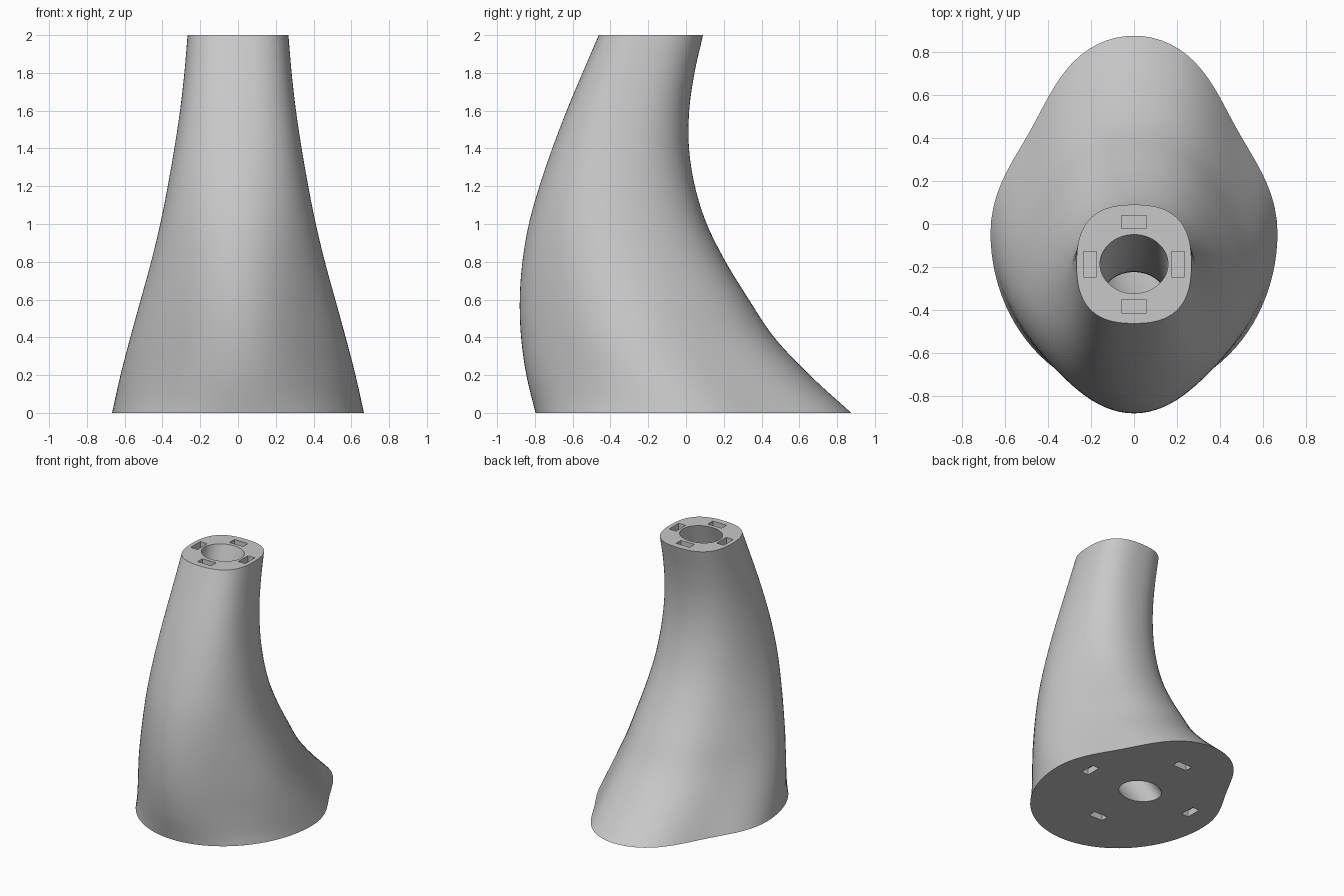
import bpy, bmesh, math

cube = bpy.data.objects.get("Cube")
if cube:
    bpy.data.objects.remove(cube)

HEIGHT, RINGS, SEGMENTS = 2.0, 60, 96

# Evenly spaced outline from bottom to top: half width, front y, back y
OUTLINE = [
    (.667, -.797, .875), (.622, -.845, .655), (.57, -.873, .467), (.515, -.88, .333),
    (.46, -.866, .21), (.412, -.832, .11), (.372, -.776, .047), (.337, -.708, .016),
    (.307, -.632, .017), (.284, -.548, .045), (.267, -.462, .09),
]


def outline_at(s):
    """Smooth spline through the outline rows, s from 0 to 1."""
    last = len(OUTLINE) - 1
    i = min(int(s * last), last - 1)
    t = s * last - i

    def row(k):
        if k < 0:
            return [2 * a - b for a, b in zip(OUTLINE[0], OUTLINE[1])]
        if k > last:
            return [2 * a - b for a, b in zip(OUTLINE[last], OUTLINE[last - 1])]
        return OUTLINE[k]

    return [b + t / 2 * (c - a + t * (2 * a - 5 * b + 4 * c - d + t * (3 * (b - c) + d - a)))
            for a, b, c, d in zip(row(i - 1), row(i), row(i + 1), row(i + 2))]


def outer_point(s, angle):
    """Egg-shaped section at the base turning into a rounded square on top."""
    width, front, back = outline_at(s)
    centre = (front + back) / 2 - .08 * (1 - s)
    co, si = math.cos(angle), math.sin(angle)
    a = math.atan2(abs(si), abs(co))
    wave = math.sin(2 * a)
    r = 1 + .08 * s * wave ** 2
    if si > 0:
        r -= .1 * (1 - s) ** 2 * wave * (wave + .35 * math.sin(4 * a))
    else:
        r -= .85 * s * (1 - s) ** 3 * wave ** 2
    reach = back - centre if si > 0 else centre - front
    return width * r * co, centre + reach * r * si, s * HEIGHT


def bore_point(s, angle):
    """Oval channel following the middle of the body."""
    _, front, back = outline_at(s)
    centre = (front + back) / 2 + .03 * (1 - s) ** 2
    return .158 * math.cos(angle), centre + .137 * math.sin(angle), s * HEIGHT


def loft(bm, point):
    return [[bm.verts.new(point(i / RINGS, math.tau * j / SEGMENTS)) for j in range(SEGMENTS)]
            for i in range(RINGS + 1)]


def bridge(bm, lower, upper):
    for j in range(SEGMENTS):
        k = (j + 1) % SEGMENTS
        bm.faces.new((lower[j], lower[k], upper[k], upper[j]))


def make_object(name, bm):
    bmesh.ops.recalc_face_normals(bm, faces=bm.faces)
    mesh = bpy.data.meshes.new(name)
    bm.to_mesh(mesh)
    bm.free()
    obj = bpy.data.objects.new(name, mesh)
    bpy.context.collection.objects.link(obj)
    return obj


# Body: outer skin, inner channel and the two flat end rings
bm = bmesh.new()
outer, inner = loft(bm, outer_point), loft(bm, bore_point)
for i in range(RINGS):
    bridge(bm, outer[i], outer[i + 1])
    bridge(bm, inner[i + 1], inner[i])
bridge(bm, outer[-1], inner[-1])
bridge(bm, inner[0], outer[0])
body = make_object("curved_pillar_body", bm)

grey = bpy.data.materials.new("light_grey")
grey.use_nodes = True
colour = (.58, .58, .58, 1)
grey.diffuse_color = colour
grey.node_tree.nodes["Principled BSDF"].inputs["Base Color"].default_value = colour
body.data.materials.append(grey)

# Slots: four around the channel at each end
bm = bmesh.new()
for z, centre, dx, dy in ((HEIGHT, -.187, .205, .196), (0, .069, .46, .46)):
    for sx, sy in ((1, 0), (-1, 0), (0, 1), (0, -1)):
        size = (.06, .118, .1) if sx else (.118, .06, .1)
        verts = bmesh.ops.create_cube(bm, size=1)["verts"]
        bmesh.ops.scale(bm, vec=size, verts=verts)
        bmesh.ops.translate(bm, vec=(sx * dx, centre + sy * dy, z), verts=verts)
cutter = make_object("slot_cutter", bm)
cutter.data.materials.append(grey)

cut = body.modifiers.new("slots", "BOOLEAN")
cut.operation = "DIFFERENCE"
cut.solver = "EXACT"
cut.object = cutter
bpy.ops.object.select_all(action="DESELECT")
body.select_set(True)
bpy.context.view_layer.objects.active = body
bpy.ops.object.modifier_apply(modifier=cut.name)
bpy.data.objects.remove(cutter)
bpy.ops.object.shade_smooth_by_angle(angle=math.radians(35))
